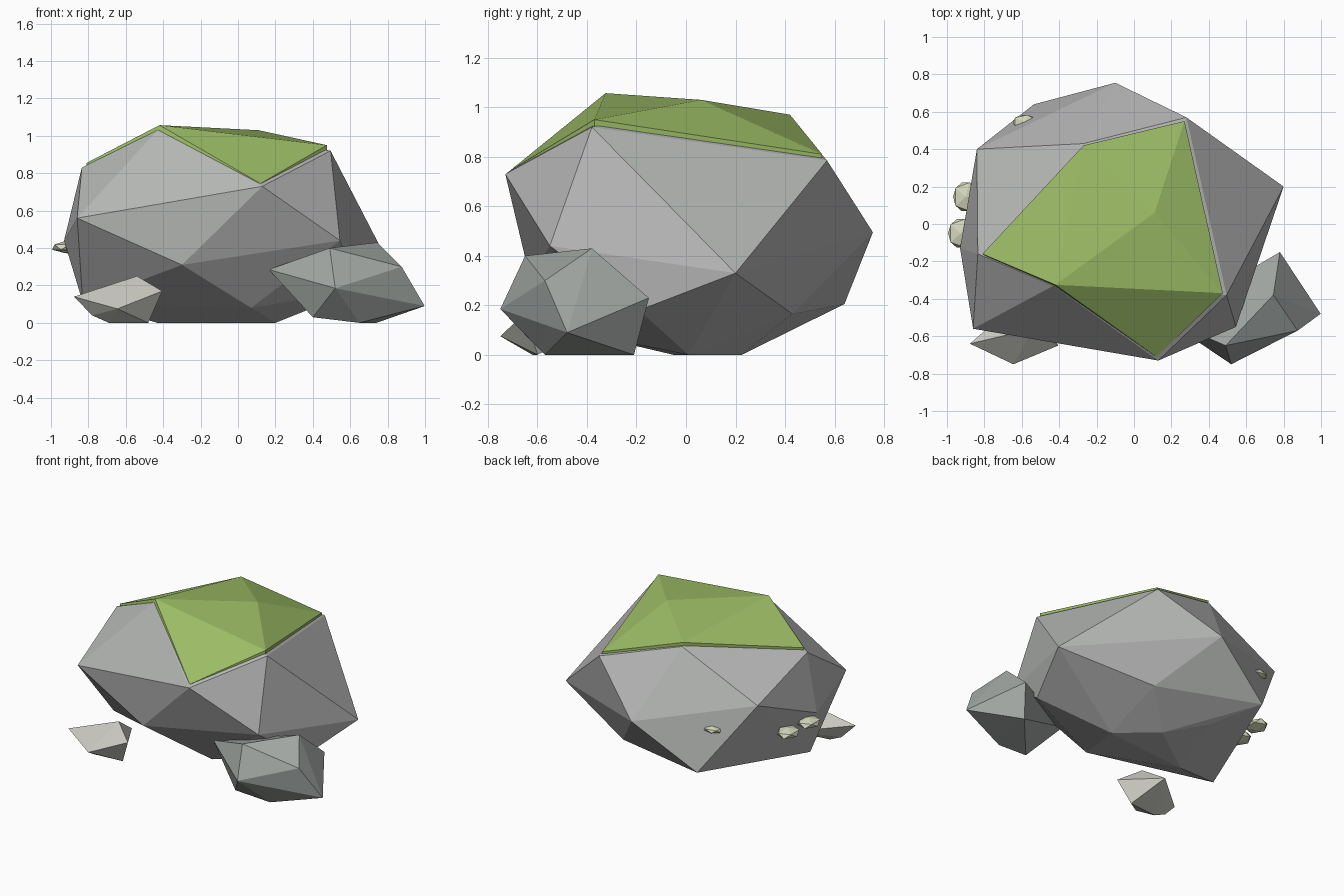
import bpy, bmesh

if "Cube" in bpy.data.objects:
    bpy.data.objects.remove(bpy.data.objects["Cube"])


def material(name, rgb):
    m = bpy.data.materials.new(name)
    m.diffuse_color = (*rgb, 1)
    m.use_nodes = True
    m.node_tree.nodes["Principled BSDF"].inputs["Base Color"].default_value = m.diffuse_color
    return m


def finish(name, bm, mat=None):
    bmesh.ops.recalc_face_normals(bm, faces=bm.faces)
    me = bpy.data.meshes.new(name)
    bm.to_mesh(me)
    bm.free()
    ob = bpy.data.objects.new(name, me)
    bpy.context.collection.objects.link(ob)
    if mat:
        me.materials.append(mat)
    return ob


def chiselled(name, corners, mat=None):
    """Faceted stone: convex hull around its corner points."""
    bm = bmesh.new()
    for c in corners:
        bm.verts.new(c)
    r = bmesh.ops.convex_hull(bm, input=bm.verts[:])
    junk = {v for v in r["geom_interior"] + r["geom_unused"]
            if isinstance(v, bmesh.types.BMVert)}
    bmesh.ops.delete(bm, geom=list(junk), context='VERTS')
    return finish(name, bm, mat)


def fungus(name, centre, radii, mat):
    bm = bmesh.new()
    bmesh.ops.create_icosphere(bm, subdivisions=1, radius=1)
    bmesh.ops.scale(bm, vec=radii, verts=bm.verts)
    bmesh.ops.translate(bm, vec=centre, verts=bm.verts)
    return finish(name, bm, mat)


moss_mat = material("moss_green", (0.33, 0.50, 0.13))
fungus_mat = material("pale_fungus", (0.66, 0.68, 0.50))
stone_a = material("cool_stone", (0.36, 0.39, 0.37))
stone_b = material("warm_stone", (0.58, 0.58, 0.53))
boulder_mat = material("boulder_grey", (0.46, 0.47, 0.46))

# main boulder: crown, belly, then flat base
chiselled("boulder", [
    (-.835, -.16, .83), (-.27, .43, .945), (.28, .57, .785),
    (.495, -.38, .92), (.13, -.73, .73), (-.43, -.33, 1.03), (.11, .06, 1.0),
    (-.86, -.56, .56), (.545, -.55, .44), (.80, .20, .33), (-.10, .755, .495),
    (-.84, .40, .667), (-.93, -.13, .44), (-.535, .64, .205), (.65, -.19, .18),
    (-.30, -.63, .31), (.07, -.39, .08), (-.83, -.20, .11), (.19, .43, .165),
    (-.30, .385, .08), (.20, .01, 0), (-.05, .225, 0), (-.43, -.05, 0),
], boulder_mat)

# moss cap: thin slab following the crown
crown = [(-.81, -.16, .855), (-.27, .42, .97), (.27, .55, .81),
         (.475, -.37, .95), (.12, -.71, .745), (-.42, -.325, 1.057),
         (.11, .06, 1.03)]
chiselled("moss_cap", crown + [(x, y, z - .03) for x, y, z in crown], moss_mat)

# side stones
chiselled("right_stone", [
    (.998, -.48, .09), (.52, -.75, .185), (.78, -.15, .23), (.49, -.65, .40),
    (.745, -.38, .43), (.875, -.57, .30), (.165, -.51, .285), (.40, -.60, .03),
    (.65, -.57, 0), (.74, -.21, 0),
], stone_a)
chiselled("left_stone", [
    (-.877, -.64, .14), (-.645, -.75, .075), (-.54, -.56, .25),
    (-.405, -.65, .17), (-.48, -.60, 0), (-.69, -.62, 0), (-.57, -.37, .12),
    (-.78, -.62, .04),
], stone_b)

# shelf fungi on the left and back
for i, (c, r) in enumerate([((-.925, -.05, .405), (.077, .09, .032)),
                            ((-.90, .145, .40), (.075, .09, .032)),
                            ((-.585, .545, .49), (.07, .045, .022))]):
    fungus(f"shelf_fungus_{i + 1}", c, r, fungus_mat)
